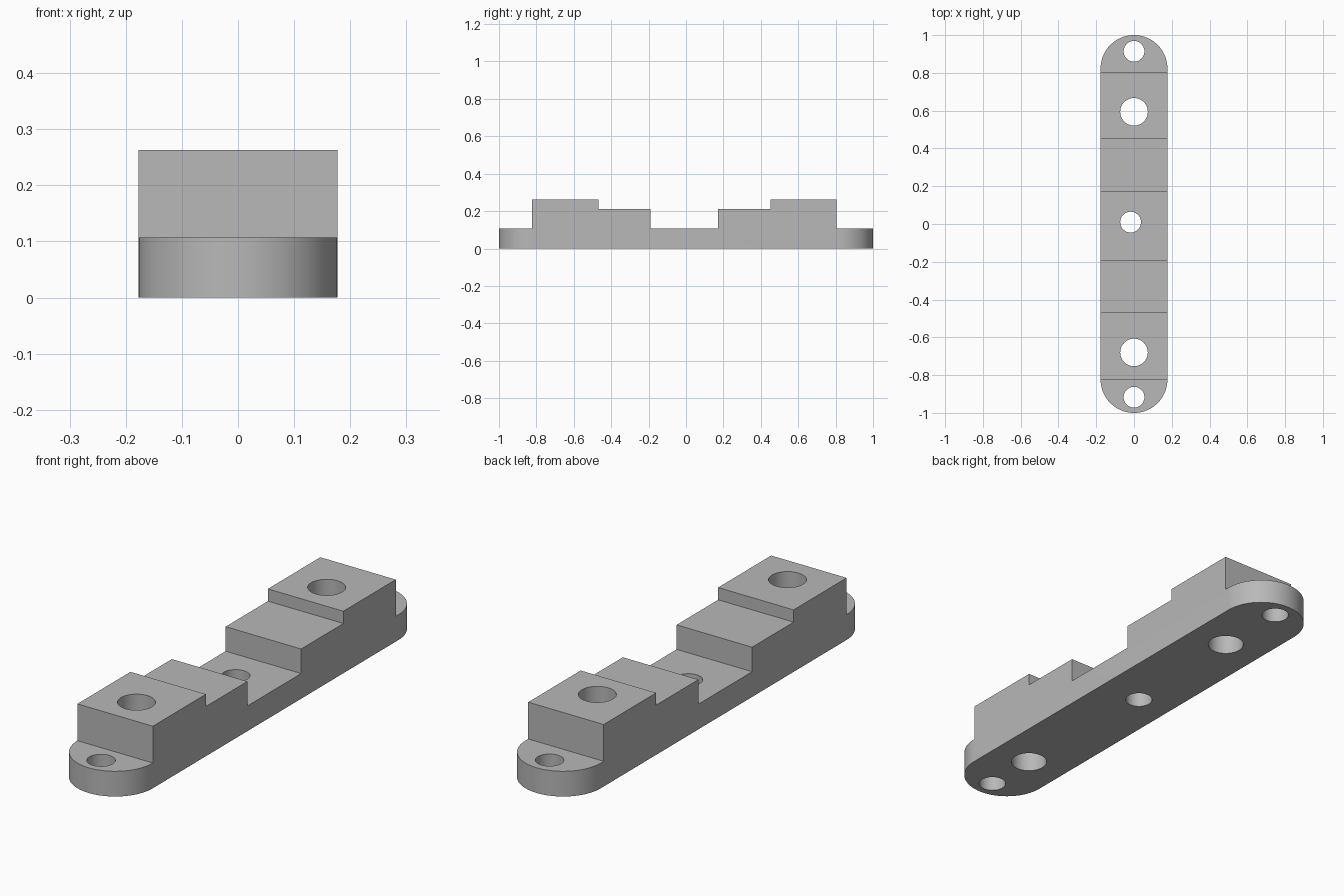
import bpy
import bmesh
from math import pi, cos, sin, radians
from mathutils import Vector

cube = bpy.data.objects.get("Cube")
if cube:
    bpy.data.objects.remove(cube, do_unlink=True)

HALF_WIDTH = 0.177
END_CENTRE = 1 - HALF_WIDTH
BASE, MIDDLE, TOP = 0.107, 0.211, 0.263

grey = bpy.data.materials.new("plain grey")
grey.use_nodes = True
colour = (0.48, 0.48, 0.48, 1)
grey.diffuse_color = colour
grey.node_tree.nodes["Principled BSDF"].inputs["Base Color"].default_value = colour


def prism(name, outline, direction):
    """Extrude a closed outline of 3D points along a direction."""
    bm = bmesh.new()
    face = bm.faces.new([bm.verts.new(p) for p in outline])
    moved = bmesh.ops.extrude_face_region(bm, geom=[face])["geom"]
    bmesh.ops.translate(bm, vec=Vector(direction),
                        verts=[v for v in moved if isinstance(v, bmesh.types.BMVert)])
    bmesh.ops.recalc_face_normals(bm, faces=bm.faces)
    mesh = bpy.data.meshes.new(name)
    bm.to_mesh(mesh)
    bm.free()
    mesh.materials.append(grey)
    obj = bpy.data.objects.new(name, mesh)
    bpy.context.collection.objects.link(obj)
    return obj


def arc(x, y, z, radius, start, sweep, steps):
    return [(x + radius * cos(start + sweep * i / steps),
             y + radius * sin(start + sweep * i / steps), z) for i in range(steps + 1)]


def cut(target, cutter, operation):
    cutter.hide_render = True
    mod = target.modifiers.new("cut", "BOOLEAN")
    mod.operation = operation
    mod.solver = "EXACT"
    mod.object = cutter
    bpy.context.view_layer.objects.active = target
    bpy.ops.object.modifier_apply(modifier=mod.name)
    bpy.data.objects.remove(cutter, do_unlink=True)


# Plan of the bar: straight sides with half-round ends
plan = (arc(0, END_CENTRE, 0, HALF_WIDTH, 0, pi, 40)
        + arc(0, -END_CENTRE, 0, HALF_WIDTH, pi, pi, 40))
bar = prism("stepped_bar", plan, (0, 0, 0.4))

# Side profile: end tabs, tall blocks, lower shelves and the central recess
heights = [BASE, TOP, MIDDLE, BASE, MIDDLE, TOP, BASE]
breaks = [-1.1, -0.823, -0.468, -0.19, 0.17, 0.453, 0.804, 1.1]
side = [(-0.3, 1.1, 0), (-0.3, -1.1, 0)]
for i, z in enumerate(heights):
    side += [(-0.3, breaks[i], z), (-0.3, breaks[i + 1], z)]
# The lower edge sits below the bar so that its underside stays clean
side[0], side[1] = (-0.3, 1.1, -0.1), (-0.3, -1.1, -0.1)
cut(bar, prism("step_profile", side, (0.6, 0, 0)), "INTERSECT")

# Through holes: end screws, block bores and the slightly offset middle hole
for x, y, radius in [(0, 0.914, 0.055), (0, 0.594, 0.073), (-0.018, 0.01, 0.055),
                     (0, -0.68, 0.073), (0, -0.917, 0.055)]:
    circle = arc(x, y, -0.1, radius, 0, 2 * pi, 48)[:-1]
    cut(bar, prism("hole_cutter", circle, (0, 0, 0.6)), "DIFFERENCE")

# Smooth the curved walls and keep the edges sharp
bpy.ops.object.select_all(action="DESELECT")
bar.select_set(True)
bpy.context.view_layer.objects.active = bar
bpy.ops.object.shade_smooth_by_angle(angle=radians(30))
